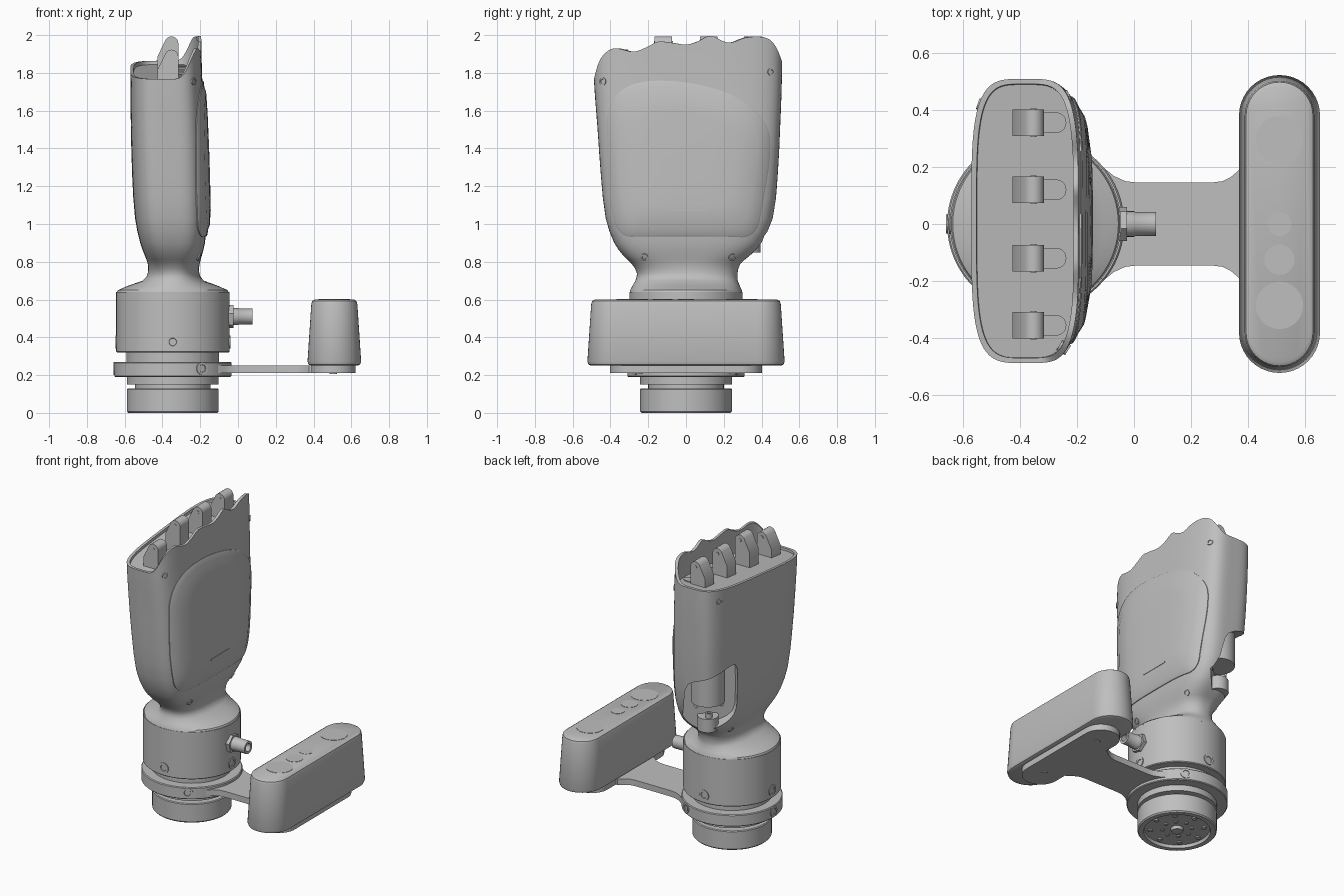
import bpy, bmesh, math
from mathutils import Vector

cube = bpy.data.objects.get("Cube")
if cube:
    bpy.data.objects.remove(cube)

grey = bpy.data.materials.new("plain grey")
grey.use_nodes = True
COLOUR = (0.52, 0.52, 0.52, 1)
grey.diffuse_color = COLOUR
grey.node_tree.nodes["Principled BSDF"].inputs["Base Color"].default_value = COLOUR
AXIS_X = -0.345
TAU = math.tau


def smooth(mesh):
    mesh.shade_smooth()
    mesh.set_sharp_from_angle(angle=math.radians(32))


def loft(name, rings):
    """Skin a stack of equal point rings and cap both ends."""
    bm = bmesh.new()
    rows = [[bm.verts.new(p) for p in ring] for ring in rings]
    n = len(rows[0])
    for low, high in zip(rows, rows[1:]):
        for i in range(n):
            j = (i + 1) % n
            bm.faces.new((low[i], low[j], high[j], high[i]))
    bm.faces.new(rows[0][::-1])
    bm.faces.new(rows[-1])
    bmesh.ops.recalc_face_normals(bm, faces=bm.faces)
    mesh = bpy.data.meshes.new(name)
    bm.to_mesh(mesh)
    bm.free()
    mesh.materials.append(grey)
    smooth(mesh)
    obj = bpy.data.objects.new(name, mesh)
    bpy.context.collection.objects.link(obj)
    return obj


def turned(name, origin, axis, profile, sides=64):
    """Turn a (distance, radius) profile around an axis."""
    axis = Vector(axis).normalized()
    u = axis.orthogonal().normalized()
    v = axis.cross(u)
    turns = [TAU * i / sides for i in range(sides)]
    return loft(name, [[Vector(origin) + axis * d + (u * math.cos(a) + v * math.sin(a)) * r
                        for a in turns] for d, r in profile])


def screw(name, origin, axis, r):
    turned(name, origin, axis, [(-.03, r), (.005, r), (.005, r * .6), (.001, r * .55)], 24)


def prism(name, outline, low, high):
    return loft(name, [[(x, y, z) for x, y in outline] for z in (low, high)])


def stadium(cx, half, r, steps=20):
    pts = []
    for side in (1, -1):
        for i in range(steps + 1):
            a = math.pi * i / steps
            pts.append((cx + side * r * math.cos(a), side * (half + r * math.sin(a))))
    return pts


def interp(table, t):
    """Smooth lookup in rows whose first entry is the key."""
    t = min(max(t, table[0][0]), table[-1][0])
    i = next(k for k in range(len(table) - 1) if t <= table[k + 1][0])
    a, b = table[i], table[i + 1]
    before, after = table[max(i - 1, 0)], table[min(i + 2, len(table) - 1)]
    h = b[0] - a[0]
    u = (t - a[0]) / h
    values = []
    for p0, p, q, q1 in list(zip(before, a, b, after))[1:]:
        m0 = (q - p0) / (b[0] - before[0]) * h
        m1 = (q1 - p) / (after[0] - a[0]) * h
        values.append(p + u * m0 + u * u * (3 * (q - p) - 2 * m0 - m1) + u ** 3 * (2 * (p - q) + m0 + m1))
    return values


# Mounting base, with a recessed underside
up = (0, 0, 1)
foot = (AXIS_X, 0, 0)
turned("base_coupling", foot, up, [
    (.0, .035), (.02, .04), (.02, .2), (0, .205), (0, .236), (.008, .243), (.125, .243),
    (.13, .238), (.13, .2), (.15, .2), (.15, .243), (.2, .243)])
for i in range(8):
    a = TAU * i / 8
    for r, size in ((.09, .012), (.165, .016)):
        turned("underside_bolt", (AXIS_X + r * math.cos(a), r * math.sin(a), .03), (0, 0, -1),
               [(0, size), (.018, size)], 16)

# Clamp ring and wrist sleeve
turned("clamp_ring", foot, up, [(.19, .24), (.19, .305), (.195, .31), (.265, .31), (.27, .305), (.27, .24)], 96)
turned("wrist_gap", foot, up, [(.26, .245), (.33, .245)])
turned("wrist_sleeve", foot, up, [(.32, .24), (.32, .295), (.325, .3), (.64, .3)], 96)
for i in range(4):
    d = Vector((math.cos(TAU * i / 4), math.sin(TAU * i / 4), 0))
    screw("sleeve_screw", Vector((AXIS_X, 0, .375)) + d * .299, d, .035)
for i in range(3):
    a = math.pi + TAU * i / 3
    d = Vector((math.cos(a), math.sin(a), 0))
    screw("clamp_screw", Vector((AXIS_X, 0, .235)) + d * .309, d, .034)

# Cable connector
port = (-.06, 0, .51)
turned("connector_collar", port, (1, 0, 0), [(0, .062), (.035, .062)], 6)
turned("connector_tube", port, (1, 0, 0), [(0, .045), (.06, .045), (.065, .042), (.137, .042), (.137, .026), (.1, .026)], 24)

# Bracket arm, flared at both ends
half = [(-.2, .24), (-.11, .2), (-.07, .168), (-.03, .15), (.01, .145), (.27, .145),
        (.31, .15), (.34, .165), (.375, .195), (.48, .195)]
prism("bracket_arm", half + [(x, -y) for x, y in reversed(half)], .21, .25)
prism("sensor_mount_plate", stadium(.505, .285, .117), .21, .262)

# Sensor housing with lens discs
loft("sensor_housing", [[(x, y, z) for x, y in stadium(.51, .38, r)] for r, z in
     ((.122, .25), (.136, .256), (.142, .272), (.122, .575), (.117, .592), (.104, .6))])
for y, r in ((.295, .083), (0, .042), (-.125, .053), (-.285, .083)):
    turned("lens_disc", (.51, y, .599), up, [(0, r), (.003, r)], 40)
for y in (-.25, .25):
    turned("mount_bolt", (.505, y, .212), (0, 0, -1), [(0, .02), (.006, .02)], 20)

# Hand sections: height, x range, y range, squareness
SECTIONS = [(.63, -.645, -.045, -.30, .30, 2), (.65, -.635, -.055, -.296, .296, 2),
            (.672, -.585, -.105, -.284, .285, 2), (.70, -.505, -.18, -.268, .274, 2.2),
            (.74, -.478, -.205, -.26, .273, 2.4), (.79, -.478, -.203, -.288, .288, 2.8),
            (.83, -.492, -.192, -.33, .335, 3.3), (.9, -.518, -.175, -.38, .402, 3.6),
            (1.03, -.545, -.165, -.425, .46, 3.7), (1.25, -.56, -.168, -.45, .485, 3.8),
            (1.5, -.567, -.177, -.468, .498, 4), (1.78, -.57, -.19, -.488, .508, 4),
            (2, -.57, -.195, -.488, .508, 4)]
CREST = [(-.49, 1.80), (-.475, 1.86), (-.45, 1.90), (-.38, 1.93), (-.28, 1.912), (-.21, 1.935),
         (-.15, 1.965), (-.08, 1.96), (0, 1.95), (.06, 1.965), (.13, 1.998), (.19, 1.97),
         (.24, 1.96), (.31, 1.985), (.38, 1.992), (.45, 1.98), (.49, 1.94), (.51, 1.88)]
SIDES = 144


def hand_point(i, z, inset=0):
    x0, x1, y0, y1, n = interp(SECTIONS, z)
    c, s = math.cos(TAU * i / SIDES), math.sin(TAU * i / SIDES)
    f = (abs(c) ** n + abs(s) ** n) ** (-1 / n)
    return Vector(((x0 + x1) / 2 + ((x1 - x0) / 2 - inset) * c * f,
                   (y0 + y1) / 2 + ((y1 - y0) / 2 - inset) * s * f, z))


def rim_height(p):
    t = min(max((p.x + .34) / .13, 0), 1)
    t = t * t * (3 - 2 * t)
    back = 1.815 + .097 * p.y
    return back + (interp(CREST, p.y)[0] - back) * t


def deck_height(y):
    return 1.797 + .097 * y


def surface(y, z, side=1):
    """Point on the palm (side 1) or back (side -1) of the hand."""
    x0, x1, y0, y1, n = interp(SECTIONS, z)
    k = min(abs((y - (y0 + y1) / 2) / ((y1 - y0) / 2)), 1)
    return Vector(((x0 + x1) / 2 + side * (x1 - x0) / 2 * (1 - k ** n) ** (1 / n), y, z))


# Hand shell: outside, scalloped rim, inner wall and deck
ids = range(SIDES)
heights = [s[0] for s in SECTIONS[:-2]] + [.72, .765, .81, .865, .96, 1.14, 1.38, 1.6]
rings = [[hand_point(i, z) for i in ids] for z in sorted(heights)]
tops = [rim_height(hand_point(i, 1.85)) for i in ids]
for u in (.35, .7, 1):
    rings.append([hand_point(i, 1.6 + (tops[i] - 1.6) * u) for i in ids])
rings.append([hand_point(i, tops[i], .018) for i in ids])
deck = [hand_point(i, 1.8, .02) for i in ids]
for p in deck:
    p.z = deck_height(p.y)
rings.append(deck)
hand = loft("hand_shell", rings)

# Thumb opening cut from the rear corner
pocket = Vector((-.38, .30, 1.07))
out = Vector((-1, 1, 0)).normalized()
along = Vector((1, 1, 0)).normalized()
cut_rings = []
for d in (0, .4):
    ring = []
    for i in range(40):
        c, s = math.cos(TAU * i / 40), math.sin(TAU * i / 40)
        f = (c ** 6 + s ** 6) ** (-1 / 6)
        ring.append(pocket + out * d + along * .165 * c * f + Vector(up) * (.2 * s - .06 * c) * f)
    cut_rings.append(ring)
cutter = loft("thumb_cutter", cut_rings)
cutter.hide_render = True
mod = hand.modifiers.new("thumb_opening", "BOOLEAN")
mod.operation, mod.solver, mod.object = "DIFFERENCE", "EXACT", cutter
bpy.context.view_layer.update()
cut_mesh = bpy.data.meshes.new_from_object(hand.evaluated_get(bpy.context.evaluated_depsgraph_get()))
hand.modifiers.clear()
hand.data = cut_mesh
smooth(cut_mesh)
bpy.data.objects.remove(cutter)

# Thumb drive inside the opening
drive = pocket + out * .03 + along * .01
turned("thumb_drive", drive, up, [(-.03, .105), (.25, .105)], 40)
turned("thumb_drive_foot", drive, up, [(-.22, .065), (-.13, .065)], 32)
turned("thumb_pivot", drive + out * .03, up, [(-.14, .022), (-.1, .022), (-.1, .012), (-.11, .012)], 20)
for t in (-.08, .08):
    screw("drive_screw", pocket + along * t - Vector((0, 0, .08)), out, .016)

# Palm cover following the palm surface
outline = [(-.05, 1.765), (-.3, 1.75), (-.42, 1.63), (-.42, 1.4), (-.405, 1.12), (-.36, .93),
           (-.2, .935), (.2, .935), (.37, .925), (.41, 1.12), (.45, 1.37), (.44, 1.53), (.27, 1.69)]
for _ in range(3):
    pairs = list(zip(outline, outline[1:] + outline[:1]))
    outline = [(a[0] * k + b[0] * (1 - k), a[1] * k + b[1] * (1 - k)) for a, b in pairs for k in (.75, .25)]
cover = []
for k, lift in ((1, -.012), (1, .004), (.985, .008), (.91, .01), (.85, .018), (.6, .02), (.3, .02), (.05, .02)):
    cover.append([surface(.01 + (y - .01) * k, 1.36 + (z - 1.36) * k) + Vector((lift, 0, 0)) for y, z in outline])
loft("palm_cover", cover)
loft("cover_slot", [[(x, -.08, 1.068), (x, .12, 1.068), (x, .12, 1.078), (x, -.08, 1.078)] for x in (-.16, -.143)])

# Shell screws
for y, z, side in ((-.44, 1.755, 1), (.45, 1.805, 1), (-.22, .825, 1), (.245, .825, 1),
                   (.42, 1.78, -1), (.2, .815, -1)):
    p = surface(y, z, side)
    normal = (surface(y + .005, z, side) - p).cross(surface(y, z + .005, side) - p) * side
    screw("shell_screw", p, normal, .02)

# Finger knuckles and their tendon guides
for y in (.355, .12, -.12, -.355):
    drop = .07 if y < -.3 else 0
    arc = [(-.352 + .036 * math.cos(a), 1.957 + .036 * math.sin(a))
           for a in (math.radians(d) for d in range(0, 151, 15))]
    side = [(-.316, 1.76)] + arc + [(-.425, 1.89), (-.425, 1.76)]
    loft("knuckle", [[(x, y + w, z - drop) for x, z in side] for w in (-.047, .047)])
    for s in (-1, 1):
        turned("knuckle_pin", (-.352, y + s * .046, 1.957 - drop), (0, s, 0), [(0, .011), (.004, .011)], 16)
    guide = [(-.32, y - .036)] + [(-.273 + .036 * math.cos(a), y + .036 * math.sin(a))
             for a in (math.radians(d) for d in range(-90, 91, 15))] + [(-.32, y + .036)]
    loft("tendon_guide", [[(x, v, deck_height(v) + h) for x, v in guide] for h in (-.01, .006)])
